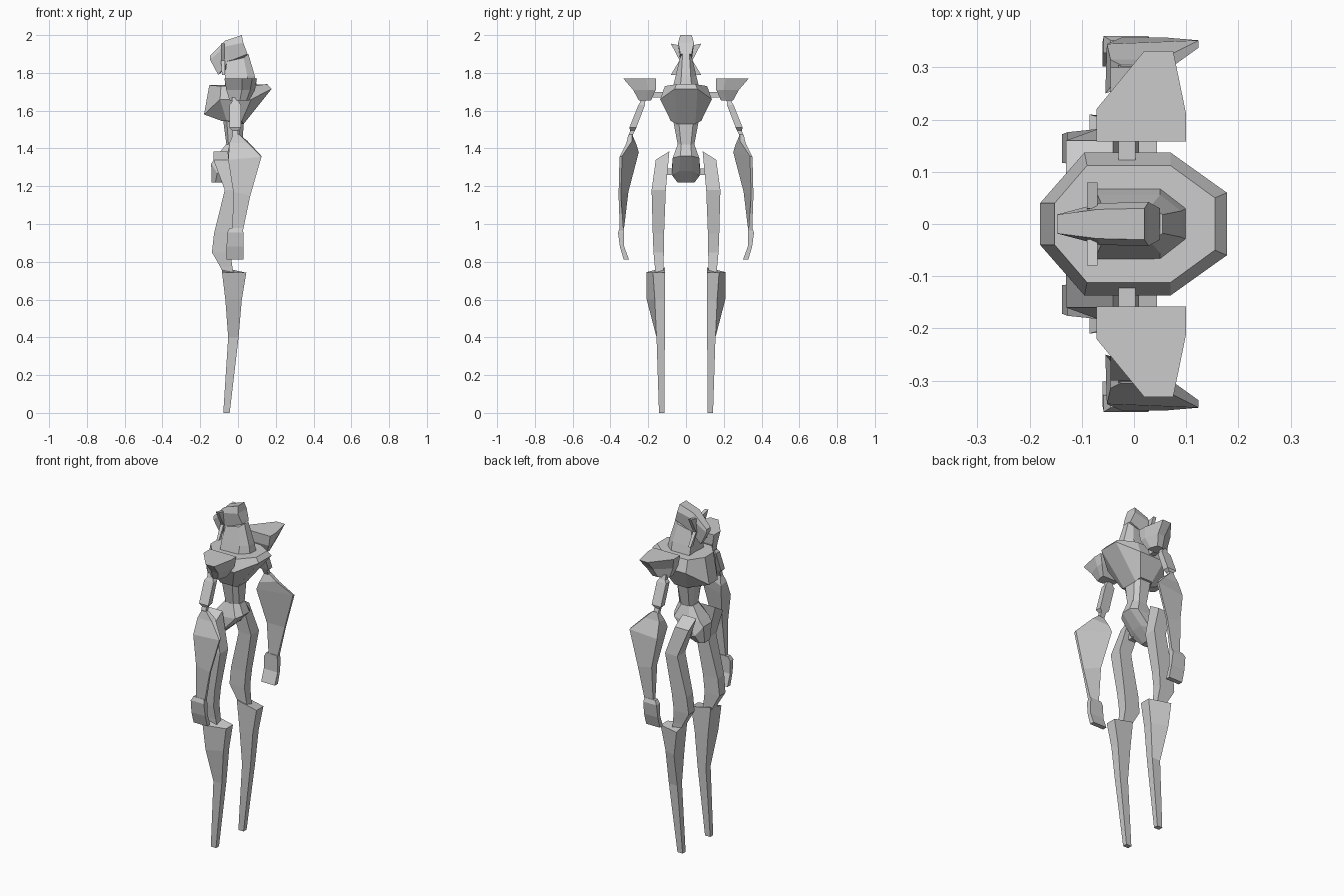
import bpy, bmesh


def loft(name, rings, mirror=False):
    """Skin a stack of equal-length point rings, cap both ends."""
    bm = bmesh.new()
    vs = [[bm.verts.new(p) for p in r] for r in rings]
    n = len(rings[0])
    for a, b in zip(vs, vs[1:]):
        for i in range(n):
            j = (i + 1) % n
            bm.faces.new((a[i], a[j], b[j], b[i]))
    bm.faces.new(vs[0])
    bm.faces.new(vs[-1])
    bmesh.ops.recalc_face_normals(bm, faces=bm.faces)
    me = bpy.data.meshes.new(name)
    bm.to_mesh(me)
    bm.free()
    ob = bpy.data.objects.new(name, me)
    bpy.context.collection.objects.link(ob)
    if mirror:
        m = ob.modifiers.new("mirror", 'MIRROR')
        m.use_axis = (False, True, False)
        m.use_clip = False
    return ob


def sym(*half):
    """Close a half outline (y > 0) with its reflection."""
    return list(half) + [(x, -y, z) for x, y, z in reversed(half)]


def quad(z, x0, x1, y0, y1, z_out=None):
    """Rectangular section; z_out sets the height of the outer edge."""
    zo = z if z_out is None else z_out
    return [(x1, y0, z), (x1, y1, zo), (x0, y1, zo), (x0, y0, z)]


# Chest with flared collar
loft("chest", [
    sym((.03, .05, 1.53), (.02, .08, 1.545), (-.06, .08, 1.545), (-.085, .03, 1.545)),
    sym((.178, .06, 1.715), (.07, .137, 1.66), (-.095, .137, 1.66), (-.18, .04, 1.58)),
    sym((.155, .05, 1.74), (.07, .112, 1.73), (-.09, .112, 1.73), (-.152, .04, 1.735))])

# Abdomen
loft("abdomen", [
    sym((.025, .025, 1.41), (0, .042, 1.41), (-.05, .042, 1.41), (-.06, .025, 1.41)),
    sym((.03, .04, 1.56), (.01, .07, 1.56), (-.06, .07, 1.56), (-.08, .03, 1.56))])

# Pelvis
loft("pelvis", [
    sym((-.085, .025, 1.22), (-.095, .045, 1.22), (-.12, .045, 1.22), (-.14, .025, 1.22)),
    sym((-.02, .035, 1.28), (-.05, .075, 1.26), (-.11, .075, 1.27), (-.142, .04, 1.32)),
    sym((.055, .03, 1.36), (.03, .07, 1.35), (-.07, .072, 1.34), (-.12, .045, 1.35)),
    sym((.03, .025, 1.42), (0, .045, 1.42), (-.05, .045, 1.42), (-.065, .025, 1.42))])

# Neck cowl
loft("neck_cowl", [
    sym((.1, .03, 1.73), (.05, .068, 1.73), (-.07, .068, 1.73)),
    sym((.09, .025, 1.78), (.05, .056, 1.78), (-.07, .056, 1.78)),
    sym((.055, .018, 1.9), (.03, .032, 1.88), (-.06, .032, 1.86))])

# Head with its brow reaching forward, widths from top to chin
loft("head", [
    sym((.02, .03, 2.0), (-.07, .028, 1.97), (-.148, .018, 1.89)),
    sym((.028, .042, 1.96), (-.065, .04, 1.94), (-.148, .018, 1.87)),
    sym((.05, .03, 1.9), (-.05, .03, 1.86), (-.105, .012, 1.79))])

# Face fins
loft("upper_fin", [
    quad(1.86, -.09, -.07, .02, .03), quad(1.9, -.09, -.07, .02, .052),
    quad(1.945, -.09, -.07, .03, .08, 1.955)], True)
loft("lower_fin", [
    quad(1.865, -.09, -.07, .025, .035), quad(1.79, -.085, -.07, .055, .08)], True)

# Shoulders
pad = [(.1, .158), (.1, .21), (.075, .332), (.02, .332), (-.072, .22), (-.072, .158)]
mid = [(.09, .16), (.09, .2), (.065, .28), (.02, .28), (-.062, .21), (-.062, .16)]
base = [(.06, .185), (.06, .21), (.045, .25), (.01, .25), (-.045, .22), (-.045, .185)]
loft("shoulder_pad", [[(x, y, z) for x, y in o]
                      for o, z in ((base, 1.655), (mid, 1.71), (pad, 1.77))], True)
loft("shoulder_peg", [quad(1.67, -.03, .003, .11, .19), quad(1.7, -.03, .003, .11, .19)], True)

# Upper arm
loft("upper_arm", [
    quad(1.45, -.03, .0, .292, .31), quad(1.495, -.03, .0, .27, .295),
    quad(1.51, -.045, .015, .263, .3), quad(1.63, -.045, .015, .217, .252),
    quad(1.645, -.033, .005, .217, .243), quad(1.67, -.033, .005, .21, .235)], True)

# Forearm with pointed elbow
loft("forearm", [
    quad(.96, -.03, .025, .33, .35),
    [(.065, .345, 1.15), (.065, .357, 1.15), (-.025, .357, 1.17), (-.025, .305, 1.17)],
    [(.124, .338, 1.36), (.124, .352, 1.355), (-.052, .345, 1.34), (-.055, .25, 1.38)],
    [(.05, .285, 1.44), (.05, .315, 1.43), (-.045, .315, 1.43), (-.045, .262, 1.42)],
    quad(1.475, -.025, .005, .285, .305)], True)

# Hand
loft("hand", [
    quad(.812, -.06, .03, .302, .33), quad(.88, -.06, .03, .327, .35),
    quad(.955, -.058, .028, .328, .36), quad(.978, -.045, .025, .328, .352)], True)

# Hip peg
loft("hip_peg", [quad(1.26, -.09, -.045, .06, .12), quad(1.295, -.09, -.045, .06, .12)], True)

# Thigh
loft("thigh", [
    quad(.72, -.07, -.02, .12, .163), quad(.775, -.095, -.03, .12, .165),
    quad(.85, -.138, -.04, .117, .172), quad(.95, -.127, -.03, .116, .176),
    quad(1.18, -.07, .01, .107, .182),
    quad(1.385, -.13, -.04, .088, .16, 1.34)], True)

# Shin tapering to a spike foot
loft("shin", [
    quad(.0, -.078, -.044, .115, .143),
    quad(.4, -.052, .003, .112, .156),
    [(.02, .11, .6), (.02, .165, .6), (-.067, .208, .6), (-.067, .11, .6)],
    [(.044, .11, .742), (.044, .175, .742), (-.085, .21, .745), (-.085, .11, .77)]], True)
